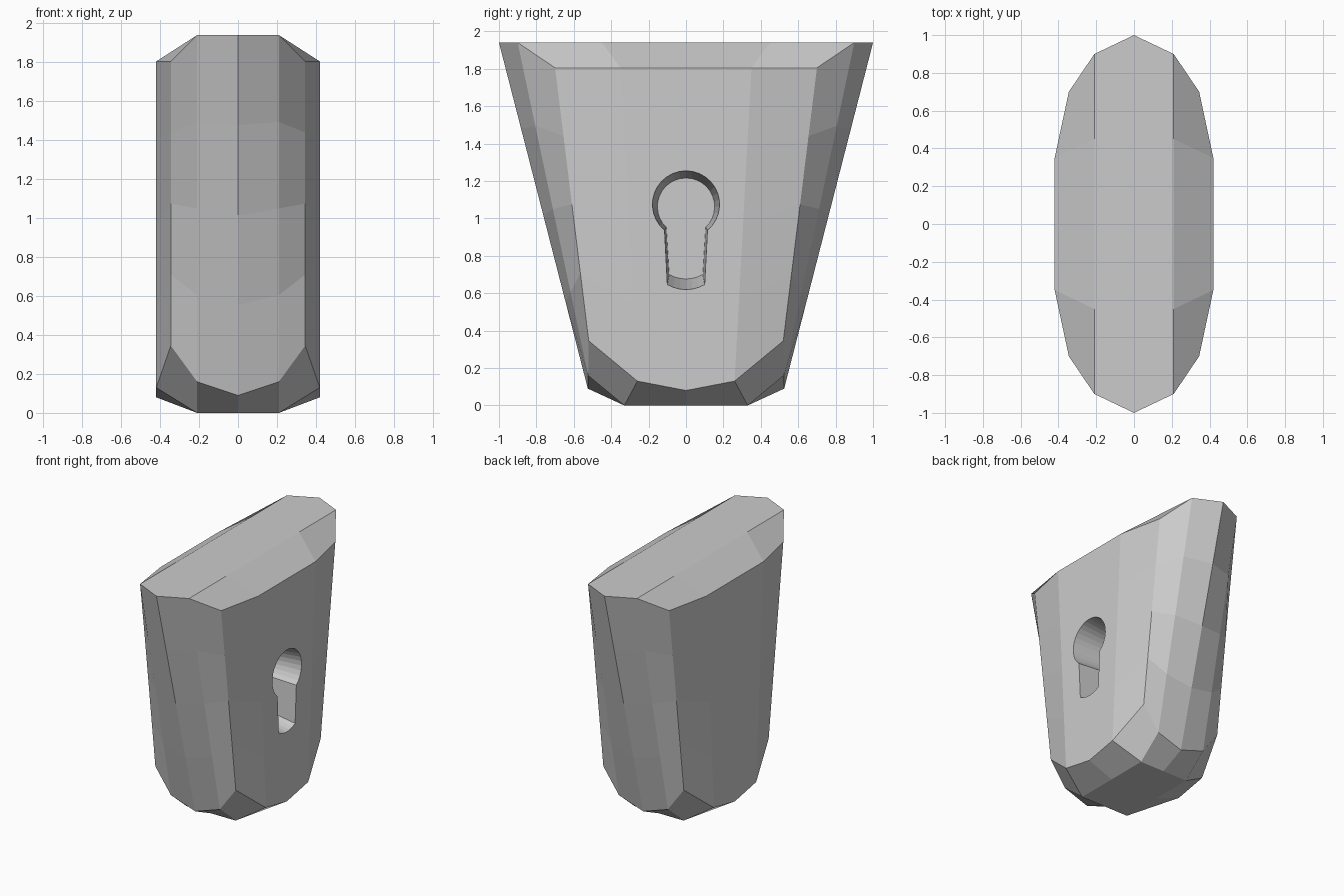
import bpy, bmesh, math
from mathutils import Vector

if "Cube" in bpy.data.objects:
    bpy.data.objects.remove(bpy.data.objects["Cube"])


def make_object(name, bm):
    bmesh.ops.remove_doubles(bm, verts=bm.verts, dist=1e-4)
    bmesh.ops.recalc_face_normals(bm, faces=bm.faces)
    mesh = bpy.data.meshes.new(name)
    bm.to_mesh(mesh)
    bm.free()
    obj = bpy.data.objects.new(name, mesh)
    bpy.context.collection.objects.link(obj)
    return obj


# Lock body: one quarter of the tapered wall, from front tip to side middle
top = [Vector(p) for p in ((0, 1, 1.94), (.21, .9, 1.94), (.345, .7, 1.805),
                           (.42, .35, 1.805), (.42, 0, 1.805))]
low = [Vector(p) for p in ((0, .525, .09), (.21, .523, .16), (.345, .52, .345),
                           (.42, .26, .13), (.42, 0, .08))]
rows = [[a.lerp(b, i / 4) for a, b in zip(top, low)] for i in range(5)]
quarter = []
for upper, lower in zip(rows, rows[1:]):
    for i in range(4):
        quarter.append((upper[i], upper[i + 1], lower[i + 1], lower[i]))

# Top plateau and its sloping shoulders
t, u, v = Vector((.21, .45, 1.94)), Vector((.21, 0, 1.94)), Vector((0, 0, 1.94))
quarter += [(top[0], top[1], t, u, v), (top[1], top[2], top[3], t), (t, top[3], top[4], u)]

# Flat foot and its chamfers
p, q, r, s = (Vector(c) for c in ((.21, .33, 0), (0, .33, 0), (0, 0, 0), (.21, 0, 0)))
quarter += [(p, q, r, s), (q, p, low[1], low[0]),
            (p, low[1], low[2], low[3]), (p, low[3], low[4], s)]

# Mirror the quarter into the full body
bm = bmesh.new()
for sx in (1, -1):
    for sy in (1, -1):
        for face in quarter:
            bm.faces.new([bm.verts.new((c.x * sx, c.y * sy, c.z)) for c in face])
body = make_object("lock_body", bm)


# Keyhole outline: round head above a narrow slot with a curved end
def keyhole(x, centre, radius, half_neck, half_end, end_z, sag):
    a = math.asin(half_neck / radius)
    pts = []
    for i in range(25):
        ang = -math.pi / 2 + a + (2 * math.pi - 2 * a) * i / 24
        pts.append((x, radius * math.cos(ang), centre + radius * math.sin(ang)))
    for i in range(7):
        k = -1 + i / 3
        pts.append((x, half_end * k, end_z - sag * (1 - k * k)))
    return pts


# Keyhole cutter, narrowing towards its floor
bm = bmesh.new()
outer = [bm.verts.new(c) for c in keyhole(.425, 1.075, .18, .115, .10, .645, .027)]
inner = [bm.verts.new(c) for c in keyhole(.12, 1.063, .153, .105, .09, .70, .024)]
bm.faces.new(outer)
bm.faces.new(inner)
n = len(outer)
for i in range(n):
    bm.faces.new((outer[i], outer[(i + 1) % n], inner[(i + 1) % n], inner[i]))
cutter = make_object("keyhole_cutter", bm)
cutter.hide_render = True
cutter.hide_set(True)

cut = body.modifiers.new("keyhole", 'BOOLEAN')
cut.operation = 'DIFFERENCE'
cut.solver = 'EXACT'
cut.object = cutter
